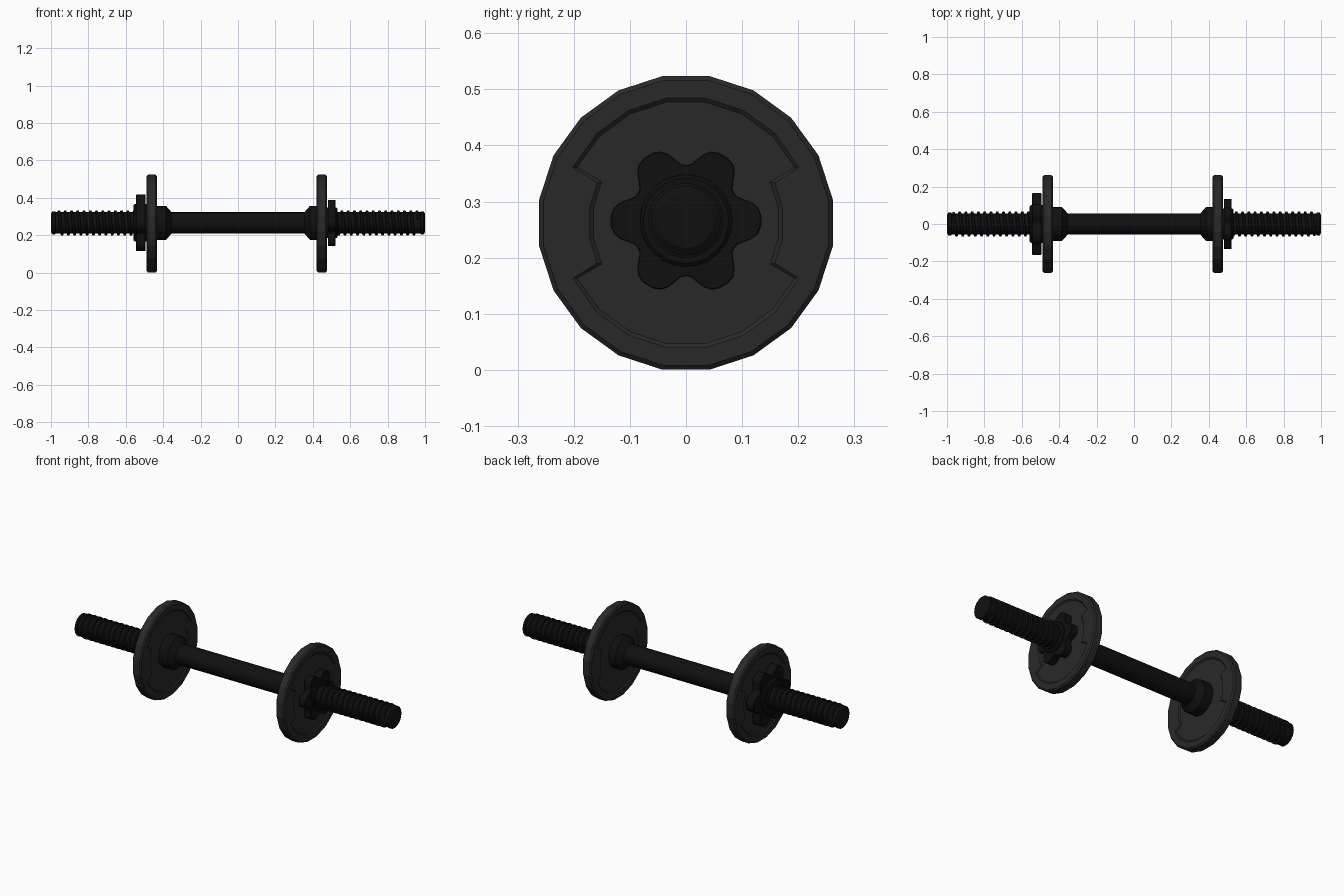
import bpy, bmesh
from math import sin, cos, radians, pi

if "Cube" in bpy.data.objects:
    bpy.data.objects.remove(bpy.data.objects["Cube"])

BAR_Z, PLATE_Z = 0.266, 0.262


def material(name, v):
    m = bpy.data.materials.new(name)
    m.diffuse_color = (v, v, v, 1)
    m.use_nodes = True
    m.node_tree.nodes["Principled BSDF"].inputs["Base Color"].default_value = m.diffuse_color
    return m


plate_mat = material("dark_grey", 0.022)
bar_mat = material("black", 0.005)


def loft(name, rings, mat, z, side=1, closed=False, wrap=True, smooth=True):
    """Skin a list of rings of (x, y, z); side=-1 turns it half round z."""
    bm = bmesh.new()
    vs = [[bm.verts.new((side * x, side * y, h + z)) for x, y, h in r] for r in rings]
    n = len(rings[0])
    pairs = list(zip(vs, vs[1:])) + ([(vs[-1], vs[0])] if closed else [])
    for a, b in pairs:
        for i in range(n if wrap else n - 1):
            j = (i + 1) % n
            bm.faces.new((a[i], a[j], b[j], b[i]))
    if not closed:
        bm.faces.new(vs[0])
        bm.faces.new(vs[-1])
    bmesh.ops.remove_doubles(bm, verts=bm.verts, dist=1e-5)
    bmesh.ops.recalc_face_normals(bm, faces=bm.faces)
    me = bpy.data.meshes.new(name)
    bm.to_mesh(me)
    bm.free()
    ob = bpy.data.objects.new(name, me)
    bpy.context.collection.objects.link(ob)
    me.materials.append(mat)
    if smooth:
        bpy.ops.object.select_all(action='DESELECT')
        ob.select_set(True)
        bpy.context.view_layer.objects.active = ob
        bpy.ops.object.shade_smooth_by_angle(angle=radians(30))
    return ob


def polar(x, pts):
    return [(x, r * cos(radians(a)), r * sin(radians(a))) for a, r in pts]


def circle(x, r, n=24):
    return polar(x, [(360 * i / n, r) for i in range(n)])


# Bar: threaded ends, grip and fixed inner collars
half = [(0.355, 0.057), (0.385, 0.091), (0.44, 0.091), (0.44, 0.057),
        (0.975, 0.057), (0.978, 0.062), (0.992, 0.062), (1.0, 0.049)]
profile = [(-x, r) for x, r in reversed(half)] + half
loft("bar", [circle(x, r) for x, r in profile], bar_mat, BAR_Z)


# Helical screw thread
def thread(name, side):
    pitch, x0, x1, n = 0.0335, 0.48, 0.965, 24
    section = [(-0.009, 0.054), (-0.005, 0.067), (0.005, 0.067), (0.009, 0.054)]
    rings = []
    for i in range(int((x1 - x0) / pitch * n) + 1):
        a = 2 * pi * i / n
        rings.append([(x0 + pitch * i / n + dx, r * cos(a), r * sin(a))
                      for dx, r in section])
    loft(name, rings, bar_mat, BAR_Z, side)


# Twenty-sided plate with a recess on both faces, narrowed at the two sides
def plate_ring(x, r_wide, r_side=None, notch=27):
    r_side = r_side or r_wide
    quarter = [(9, r_side), (notch - 1 if r_side != r_wide else notch, r_side),
               (notch, r_wide), (45, r_wide), (63, r_wide), (81, r_wide)]
    pts = quarter + [(180 - a, r) for a, r in reversed(quarter)]
    pts += [(a + 180, r) for a, r in pts]
    return polar(x, pts)


def plate(name, side, cx):
    w, d = 0.027, 0.006
    face = [(w - d, 0.055, None, 27), (w - d, 0.218, 0.167, 27),
            (w, 0.225, 0.174, 25.3), (w, 0.257, None, 27), (w - 0.007, 0.265, None, 27)]
    rings = [plate_ring(cx + x, *r) for x, *r in face]
    rings += [plate_ring(cx - x, *r) for x, *r in reversed(face)]
    loft(name, rings, plate_mat, PLATE_Z, side, closed=True, smooth=False)


# Six-lobed star nut with a round hub
def star_nut(name, side, x0, s):
    lobe = [(-30, 0.099), (-25, 0.101), (-15, 0.123), (-10, 0.131), (-4, 0.1345),
            (4, 0.1345), (10, 0.131), (15, 0.123), (25, 0.101)]

    def star(x, k):
        return polar(x0 + x * s, [(a + 60 * i, (r - k) * s)
                                  for i in range(6) for a, r in lobe])
    loft(name + "_star", [star(0.005, 0.002), star(0.007, 0), star(0.044, 0),
                          star(0.046, 0.002)], bar_mat, BAR_Z, side)
    hub = [(-0.006, 0.055), (-0.006, 0.082), (0.052, 0.082), (0.057, 0.076), (0.057, 0.055)]
    loft(name + "_hub", [circle(x0 + x * s, r * s) for x, r in hub],
         bar_mat, BAR_Z, side, closed=True)


for label, side, cx, s in (("right", 1, 0.448, 1.0), ("left", -1, 0.461, 1.23)):
    thread(label + "_thread", side)
    plate(label + "_plate", side, cx)
    star_nut(label + "_nut", side, cx + 0.027, s)
